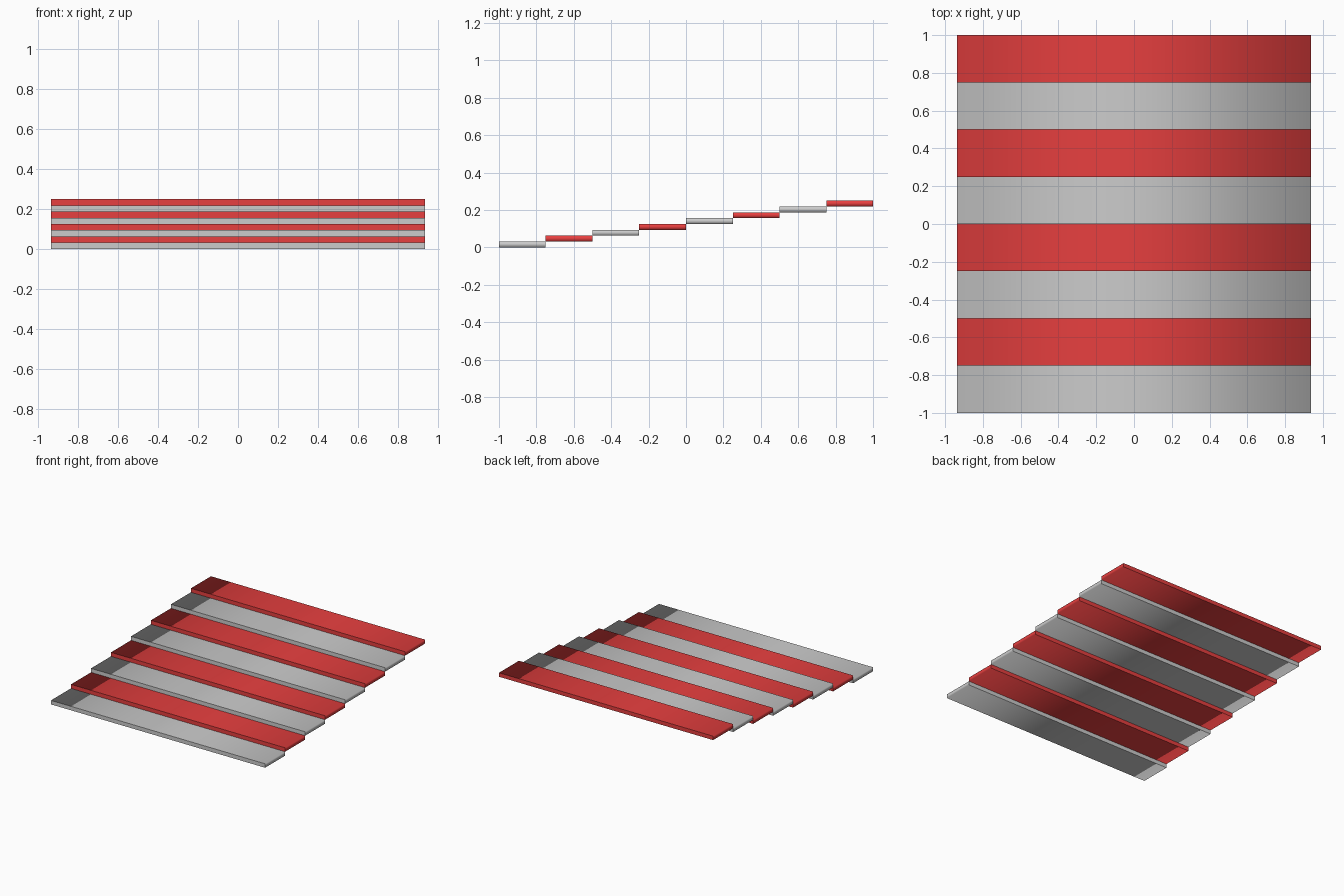
import bpy
import bmesh

if "Cube" in bpy.data.objects:
    bpy.data.objects.remove(bpy.data.objects["Cube"])

COUNT = 8
HALF_WIDTH = 0.9375
DEPTH = 2.0 / COUNT
THICK = 0.25 / COUNT

red = bpy.data.materials.new("red_paint")
red.diffuse_color = (0.8, 0.05, 0.05, 1.0)
red.use_nodes = True
red.node_tree.nodes["Principled BSDF"].inputs["Base Color"].default_value = red.diffuse_color


def slat(index):
    """One flat board of the stepped awning, rising towards the back."""
    bm = bmesh.new()
    bmesh.ops.create_cube(bm, size=1.0)
    bmesh.ops.scale(bm, vec=(2 * HALF_WIDTH, DEPTH, THICK), verts=bm.verts)
    bm.normal_update()
    # Shading runs smoothly around the board, with flat front and back faces
    for face in bm.faces:
        face.smooth = abs(face.normal.y) < 0.5
    for edge in bm.edges:
        edge.smooth = all(f.smooth for f in edge.link_faces)
    name = f"slat_{index + 1}"
    mesh = bpy.data.meshes.new(name)
    bm.to_mesh(mesh)
    bm.free()
    obj = bpy.data.objects.new(name, mesh)
    obj.location = (0, -1 + DEPTH * (index + 0.5), THICK * (index + 0.5))
    bpy.context.collection.objects.link(obj)
    # Every second slat is red
    if index % 2:
        mesh.materials.append(red)


for i in range(COUNT):
    slat(i)
